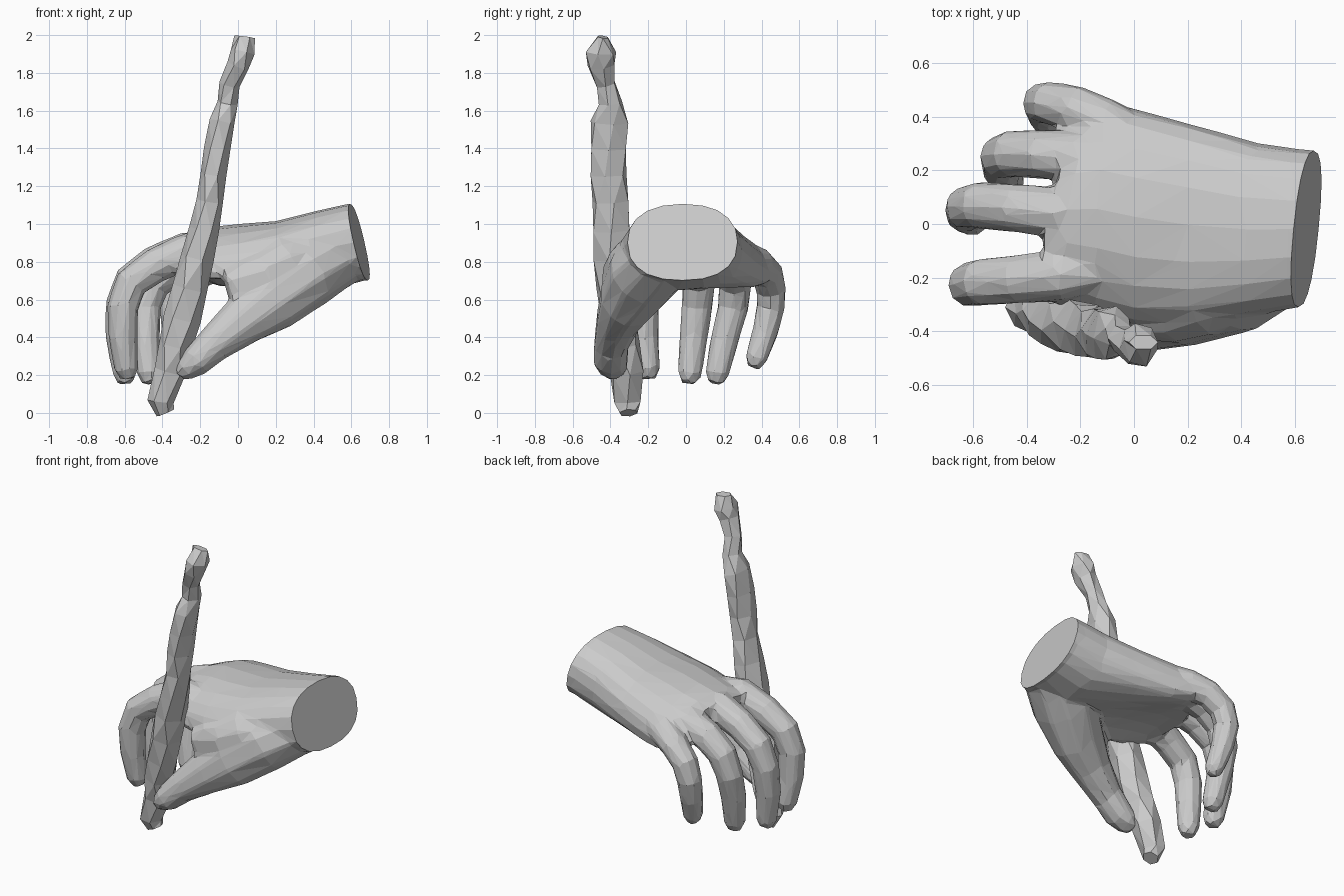
import bpy, bmesh
from math import sin, cos, pi
from mathutils import Vector


def skin(name, rings, tris=False):
    """Bridge rings of points into a closed flat-shaded body."""
    bm = bmesh.new()
    loops = [[bm.verts.new(p) for p in r] for r in rings]
    n = len(loops[0])
    for a, b in zip(loops, loops[1:]):
        for i in range(n):
            j = (i + 1) % n
            bm.faces.new((a[i], a[j], b[j], b[i]))
    bm.faces.new(loops[0])
    bm.faces.new(loops[-1])
    if tris:
        bmesh.ops.triangulate(bm, faces=bm.faces)
    bmesh.ops.recalc_face_normals(bm, faces=bm.faces)
    me = bpy.data.meshes.new(name)
    bm.to_mesh(me)
    bm.free()
    ob = bpy.data.objects.new(name, me)
    bpy.context.collection.objects.link(ob)
    return ob


def tube(name, path, sides=10, tip=True, twist=0.0):
    """Path entries: x, y, z, radius across (y), radius in the bend plane."""
    pts = [Vector(p[:3]) for p in path]
    rad = [(p[3], p[4]) for p in path]
    if tip:  # rounded end
        d = (pts[-1] - pts[-2]).normalized()
        a, b = rad[-1]
        pts.append(pts[-1] + d * b * 0.8)
        rad.append((a * 0.6, b * 0.6))
    rings = []
    for k, p in enumerate(pts):
        t = (pts[min(k + 1, len(pts) - 1)] - pts[max(k - 1, 0)]).normalized()
        u = Vector((0, 1, 0))
        u = (u - t * u.dot(t)).normalized()
        v = t.cross(u)
        a, b = rad[k]
        off = pi / sides + twist * (k % 3 - 1)
        rings.append([p + u * a * cos(off + 2 * pi * i / sides)
                      + v * b * sin(off + 2 * pi * i / sides) for i in range(sides)])
    return skin(name, rings, tris=not tip)


# Palm and wrist: x, y min, y max, z min, z max, x lean with z, x lean with y, arch, palm hollow
sections = [
    (0.71, -0.305, 0.27, 0.705, 1.115, -0.23, 0.10, 0.0, 0),
    (0.62, -0.31, 0.275, 0.70, 1.105, -0.23, 0.10, 0.0, 0),
    (0.45, -0.34, 0.30, 0.65, 1.07, -0.15, 0.05, 0.0, 0),
    (0.20, -0.38, 0.375, 0.615, 1.015, 0, 0, 0.1, 0.06),
    (0.00, -0.38, 0.43, 0.615, 1.00, 0, 0, 0.3, 0.11),
    (-0.14, -0.34, 0.455, 0.65, 0.985, 0, 0.1, 0.45, 0.09),
    (-0.25, -0.31, 0.42, 0.71, 0.955, 0, 0.25, 0.5, 0.04),
    (-0.33, -0.28, 0.36, 0.74, 0.92, 0, 0.33, 0.5, 0),
]
rings = []
for x, y0, y1, z0, z1, lz, ly, arch, cup in sections:
    ring = []
    for i in range(20):
        c, s = cos(2 * pi * i / 20), sin(2 * pi * i / 20)
        dy = (y1 - y0) / 2 * abs(c) ** 0.85 * (1 if c > 0 else -1)
        dz = (z1 - z0) / 2 * abs(s) ** 0.85 * (1 if s > 0 else -1)
        # hollow is deepest on the thumb side, leaving the outer heel low
        hollow = cup * max(0, -s) ** 2 * (1 - 0.8 * c)
        ring.append((x + lz * dz + ly * dy * (1 if dy > 0 else 0.2), (y0 + y1) / 2 + dy,
                     (z0 + z1) / 2 + dz - arch * dy * dy + hollow))
    rings.append(ring)
hand = skin("hand", rings)

# Thumb with its fleshy base, and the web joining it to the palm
parts = [tube("thumb", [
    (0.66, -0.06, 0.90, 0.15, 0.12), (0.54, -0.12, 0.83, 0.185, 0.16),
    (0.36, -0.22, 0.735, 0.20, 0.19),
    (0.17, -0.31, 0.60, 0.155, 0.18), (0.03, -0.36, 0.49, 0.12, 0.135),
    (-0.12, -0.395, 0.37, 0.095, 0.10), (-0.22, -0.40, 0.275, 0.095, 0.085),
    (-0.27, -0.385, 0.235, 0.08, 0.065)]),
    tube("thumb_web", [(0.45, -0.18, 0.84, 0.15, 0.15), (0.25, -0.27, 0.77, 0.16, 0.16),
                       (0.12, -0.33, 0.71, 0.125, 0.14), (0.04, -0.35, 0.69, 0.09, 0.13)])]

# Four curled fingers
fingers = {
    "index_finger": [(-0.08, -0.16, 0.86), (-0.27, -0.19, 0.855), (-0.43, -0.205, 0.785),
                     (-0.565, -0.217, 0.69), (-0.61, -0.225, 0.56), (-0.61, -0.22, 0.40),
                     (-0.59, -0.20, 0.23)],
    "middle_finger": [(-0.08, 0.03, 0.88), (-0.27, 0.04, 0.86), (-0.44, 0.06, 0.795),
                      (-0.57, 0.07, 0.70), (-0.62, 0.06, 0.57), (-0.625, 0.04, 0.40),
                      (-0.60, 0.02, 0.205)],
    "ring_finger": [(-0.02, 0.22, 0.85), (-0.19, 0.25, 0.825), (-0.34, 0.26, 0.77),
                    (-0.45, 0.262, 0.68), (-0.49, 0.25, 0.56), (-0.49, 0.205, 0.39),
                    (-0.47, 0.165, 0.205)],
    "little_finger": [(0.08, 0.28, 0.84), (-0.10, 0.375, 0.79), (-0.22, 0.43, 0.74),
                      (-0.31, 0.45, 0.66), (-0.34, 0.45, 0.56), (-0.335, 0.42, 0.43),
                      (-0.31, 0.37, 0.285)],
}
radii = [0.08, 0.10, 0.094, 0.09, 0.085, 0.078, 0.066]
for name, pts in fingers.items():
    k = 0.92 if name == "little_finger" else 1.0
    parts.append(tube(name, [(*p, r * k, r * k) for p, r in zip(pts, radii)]))

# Fuse the hand, blend the joints, then reduce to broad flat facets
for ob in parts:
    m = hand.modifiers.new("fuse_" + ob.name, 'BOOLEAN')
    m.operation = 'UNION'
    m.solver = 'EXACT'
    m.object = ob
m = hand.modifiers.new("remesh", 'REMESH')
m.mode = 'VOXEL'
m.voxel_size = 0.013
m = hand.modifiers.new("blend", 'SMOOTH')
m.factor = 0.5
m.iterations = 14
m = hand.modifiers.new("facets", 'DECIMATE')
m.ratio = 0.022
bpy.context.view_layer.update()
fused = bpy.data.meshes.new_from_object(
    hand.evaluated_get(bpy.context.evaluated_depsgraph_get()))
hand.modifiers.clear()
hand.data = fused
for ob in parts:
    bpy.data.objects.remove(ob)

# Flat cut at the wrist
bm = bmesh.new()
bm.from_mesh(fused)
bmesh.ops.bisect_plane(bm, geom=bm.verts[:] + bm.edges[:] + bm.faces[:],
                       plane_co=(0.64, -0.02, 0.905), plane_no=(1, -0.10, 0.23),
                       clear_outer=True)
bmesh.ops.holes_fill(bm, edges=[e for e in bm.edges if e.is_boundary])
for f in bm.faces:
    f.smooth = False
bm.to_mesh(fused)
bm.free()

# Rough stick held between thumb and fingers
tube("stick", [
    (-0.385, -0.305, 0.0, 0.05, 0.05), (-0.41, -0.31, 0.06, 0.08, 0.07),
    (-0.36, -0.315, 0.22, 0.095, 0.085), (-0.33, -0.34, 0.36, 0.10, 0.09),
    (-0.295, -0.36, 0.50, 0.10, 0.10), (-0.255, -0.375, 0.66, 0.105, 0.095),
    (-0.215, -0.385, 0.82, 0.11, 0.09), (-0.18, -0.395, 0.97, 0.11, 0.08),
    (-0.15, -0.40, 1.12, 0.10, 0.072), (-0.13, -0.41, 1.26, 0.10, 0.07),
    (-0.11, -0.41, 1.40, 0.105, 0.07), (-0.085, -0.405, 1.54, 0.105, 0.068),
    (-0.055, -0.40, 1.64, 0.065, 0.055), (-0.045, -0.425, 1.74, 0.055, 0.055),
    (0.00, -0.45, 1.84, 0.075, 0.06), (0.025, -0.45, 1.91, 0.085, 0.065),
    (0.035, -0.44, 1.99, 0.03, 0.055)], 6, tip=False, twist=0.2)
